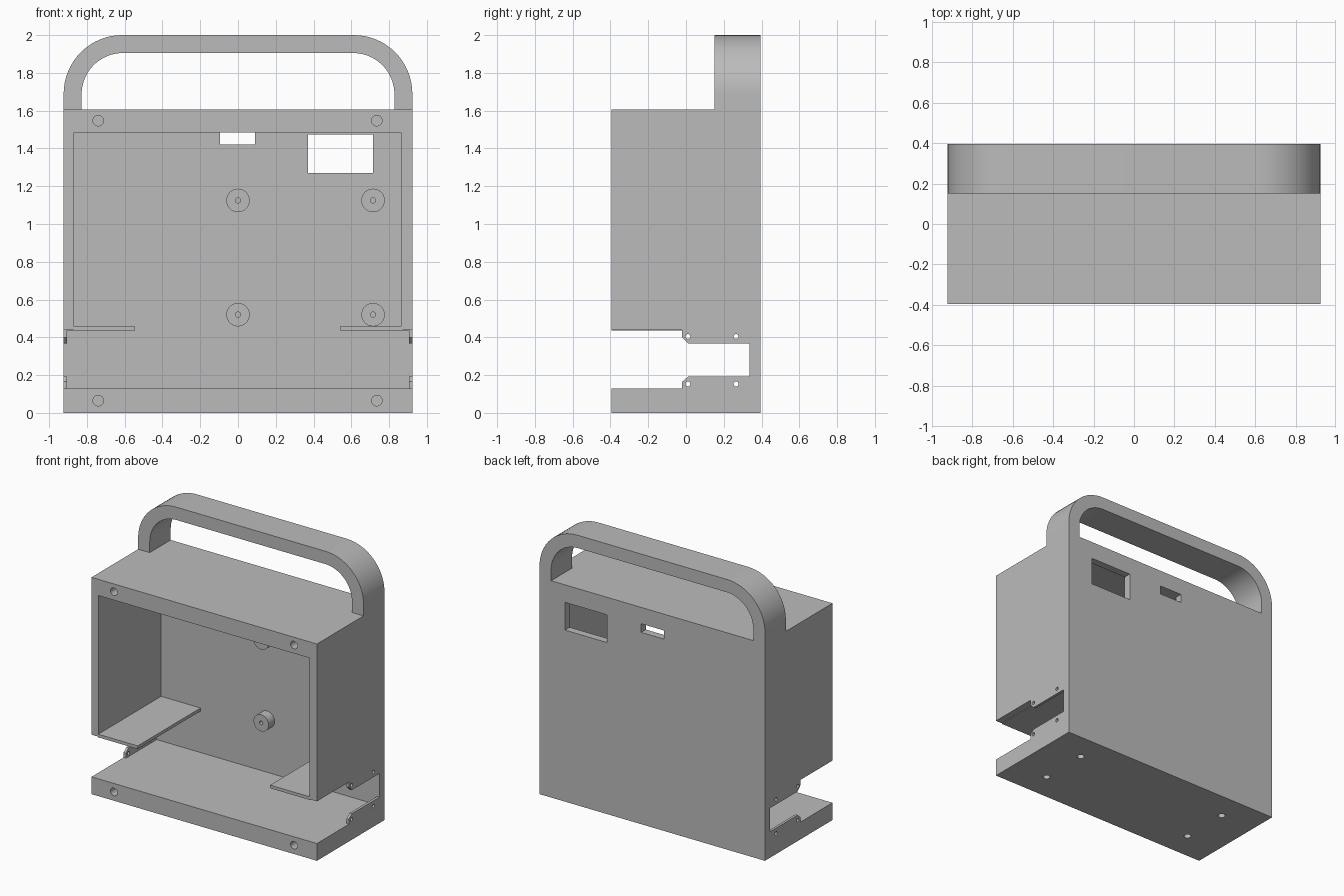
import bpy, bmesh, math
from mathutils import Vector

cube = bpy.data.objects.get("Cube")
if cube:
    bpy.data.objects.remove(cube, do_unlink=True)

grey = bpy.data.materials.new("light grey plastic")
grey.use_nodes = True
grey.diffuse_color = (0.5, 0.5, 0.5, 1)
grey.node_tree.nodes["Principled BSDF"].inputs["Base Color"].default_value = (0.5, 0.5, 0.5, 1)


def prism(name, points, axis, lo, hi):
    """Extrude a 2D outline along an axis; points are the other two axes in order."""
    def place(p, d):
        c = list(p)
        c.insert("xyz".index(axis), d)
        return Vector(c)
    bm = bmesh.new()
    face = bm.faces.new([bm.verts.new(place(p, lo)) for p in points])
    ext = bmesh.ops.extrude_face_region(bm, geom=[face])
    verts = [v for v in ext["geom"] if isinstance(v, bmesh.types.BMVert)]
    offset = place((0, 0), hi - lo)
    bmesh.ops.translate(bm, verts=verts, vec=offset)
    bmesh.ops.recalc_face_normals(bm, faces=bm.faces)
    mesh = bpy.data.meshes.new(name)
    bm.to_mesh(mesh)
    bm.free()
    mesh.materials.append(grey)
    ob = bpy.data.objects.new(name, mesh)
    bpy.context.collection.objects.link(ob)
    return ob


def box(name, x0, x1, y0, y1, z0, z1):
    return prism(name, [(x0, y0), (x1, y0), (x1, y1), (x0, y1)], "z", z0, z1)


def arc(cx, cy, r, start, end, n=16):
    steps = [math.radians(start + (end - start) * i / n) for i in range(n + 1)]
    return [(cx + r * math.cos(a), cy + r * math.sin(a)) for a in steps]


def rod(name, cx, cy, r, axis, lo, hi, n=32):
    return prism(name, arc(cx, cy, r, 0, 360, n)[:-1], axis, lo, hi)


def cut(target, cutter):
    mod = target.modifiers.new("cut", "BOOLEAN")
    mod.operation = "DIFFERENCE"
    mod.solver = "EXACT"
    mod.object = cutter
    bpy.context.view_layer.objects.active = target
    bpy.ops.object.modifier_apply(modifier=mod.name)
    bpy.data.objects.remove(cutter, do_unlink=True)


def smooth(ob):
    bpy.ops.object.select_all(action="DESELECT")
    ob.select_set(True)
    bpy.context.view_layer.objects.active = ob
    bpy.ops.object.shade_smooth_by_angle(angle=math.radians(30))


W, D, H = 0.923, 0.395, 1.605
BACK = 0.34

# Case, hollowed so that two side shelves remain
case = box("case", -W, W, -D, D, 0, H)
cut(case, box("main_cavity", -0.868, 0.862, -0.5, BACK, 0.458, 1.485))
cut(case, box("lower_cavity", -0.904, 0.904, -0.5, BACK, 0.128, 0.435))
cut(case, box("shelf_gap", -0.545, 0.54, -0.5, BACK, 0.4, 0.5))

# Side slots with chamfered steps, and their small screw holes
slot = [(-0.5, 0.128), (-0.02, 0.128), (-0.02, 0.165), (0.012, 0.192),
        (0.335, 0.192), (0.335, 0.367), (0.012, 0.367), (-0.02, 0.4),
        (-0.02, 0.44), (-0.5, 0.44)]
for side in (-1, 1):
    lo, hi = sorted((side * 0.87, side))
    cut(case, prism("side_slot", slot, "x", lo, hi))
    for y in (0.01, 0.265):
        for z in (0.153, 0.405):
            cut(case, rod("side_hole", y, z, 0.013, "x", lo, hi, 16))

# Windows through the back wall
cut(case, box("small_window", -0.095, 0.09, 0.2, 0.5, 1.42, 1.484))
cut(case, box("large_window", 0.37, 0.715, 0.2, 0.5, 1.27, 1.475))

# Blind screw holes in the front rim and the base
for x in (-0.74, 0.735):
    for z in (0.065, 1.547):
        cut(case, rod("front_hole", x, z, 0.028, "y", -0.5, -0.28))
for x in (-0.64, 0.64):
    for y in (-0.185, 0.185):
        cut(case, rod("base_hole", x, y, 0.025, "z", -0.1, 0.09))
smooth(case)

# Mounting posts on the inside of the back wall
for i, (x, z) in enumerate((x, z) for x in (0, 0.715) for z in (0.52, 1.125)):
    post = rod(f"mounting_post_{i + 1}", x, z, 0.062, "y", BACK - 0.07, BACK)
    cut(post, rod("post_hole", x, z, 0.014, "y", 0.2, BACK - 0.01, 16))
    smooth(post)

# Carrying handle: a rounded arch
def corner_pair(half, top, r):
    return (arc(half - r, top - r, r, 0, 90) + arc(r - half, top - r, r, 90, 180))

outer = [(W, H)] + corner_pair(W, 2.0, 0.31) + [(-W, H)]
inner = [(0.828, H)] + corner_pair(0.828, 1.905, 0.218) + [(-0.828, H)]
handle = prism("handle", outer + inner[::-1], "y", 0.15, D)
smooth(handle)
